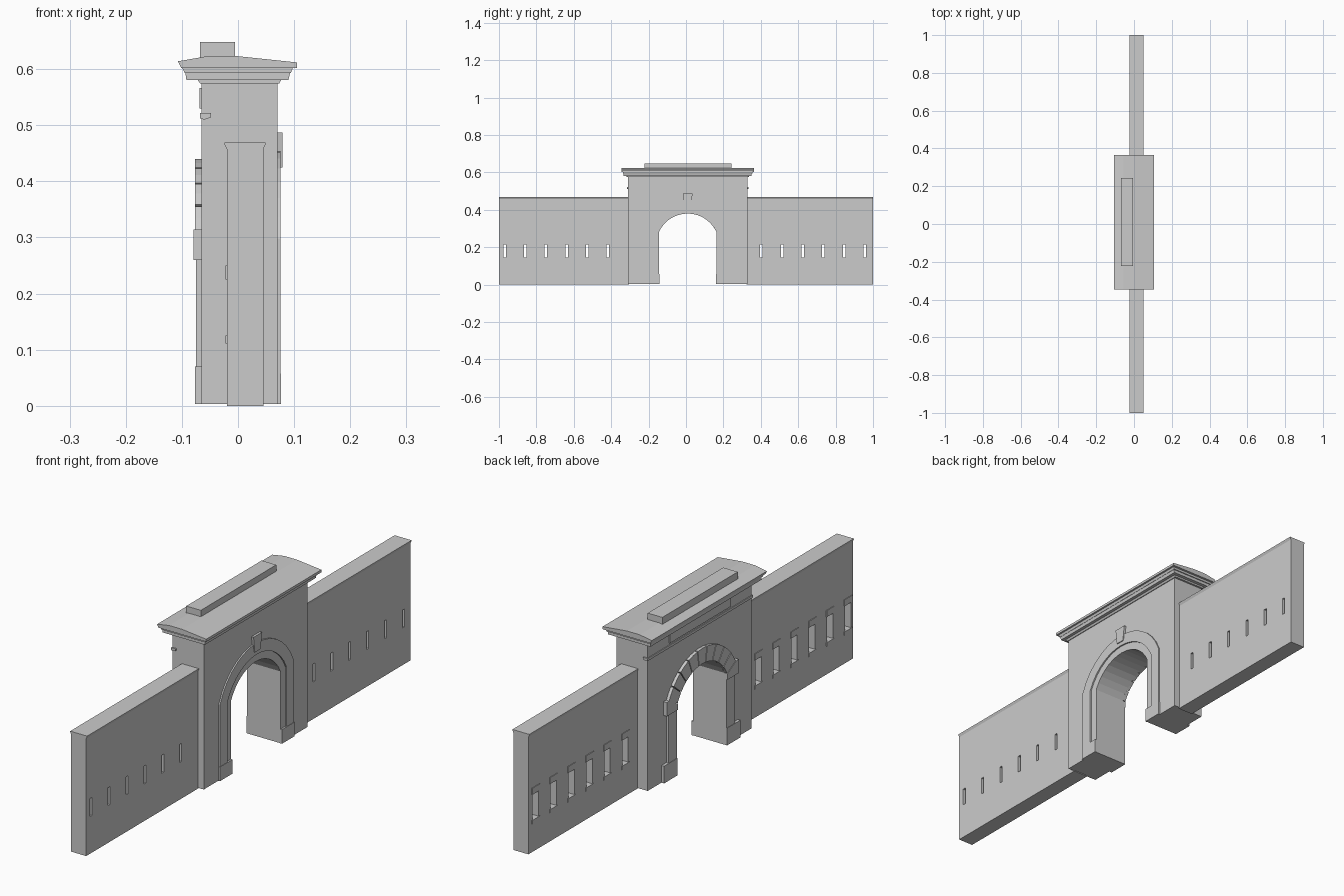
import bpy, bmesh, math

if "Cube" in bpy.data.objects:
    bpy.data.objects.remove(bpy.data.objects["Cube"])

CY = 0.009                      # centre of the gate along y
HALF, SPRING, CROWN = 0.153, 0.283, 0.38
R = (HALF**2 + (CROWN - SPRING)**2) / (2 * (CROWN - SPRING))
CZ = CROWN - R
A = math.asin(HALF / R)         # half angle of the arch


def finish(name, bm):
    bmesh.ops.recalc_face_normals(bm, faces=bm.faces)
    me = bpy.data.meshes.new(name)
    bm.to_mesh(me)
    bm.free()
    ob = bpy.data.objects.new(name, me)
    bpy.context.collection.objects.link(ob)
    return ob


def add_prism(bm, pts, a, b, axis='x'):
    """Extrude a (y,z) profile along x, or an (x,z) profile along y."""
    def place(p, t):
        return (t, p[0], p[1]) if axis == 'x' else (p[0], t, p[1])
    lo = [bm.verts.new(place(p, a)) for p in pts]
    hi = [bm.verts.new(place(p, b)) for p in pts]
    bm.faces.new(lo)
    bm.faces.new(hi[::-1])
    n = len(pts)
    for i in range(n):
        bm.faces.new((lo[i], hi[i], hi[(i + 1) % n], lo[(i + 1) % n]))


def prism(name, pts, a, b, axis='x'):
    bm = bmesh.new()
    add_prism(bm, pts, a, b, axis)
    return finish(name, bm)


def rect(y0, y1, z0, z1):
    return [(y0, z0), (y1, z0), (y1, z1), (y0, z1)]


def boxes(name, items):
    bm = bmesh.new()
    for x0, x1, y0, y1, z0, z1 in items:
        add_prism(bm, rect(y0, y1, z0, z1), x0, x1)
    return finish(name, bm)


def polar(r, a):
    return (CY + r * math.sin(a), CZ + r * math.cos(a))


def arch(off, base, n=14):
    """Open arch outline, offset outwards, from -y foot to +y foot."""
    r, h = R + off, HALF + off
    a = math.asin(min(1, h / r))
    arc = [polar(r, -a + 2 * a * i / n) for i in range(n + 1)]
    return [(CY - h, base)] + arc + [(CY + h, base)]


def band(name, inner, outer, base, x0, x1):
    return prism(name, arch(outer, base) + arch(inner, base)[::-1], x0, x1)


def cut(ob, cutter):
    m = ob.modifiers.new("cut", 'BOOLEAN')
    m.object = cutter
    m.operation = 'DIFFERENCE'
    m.solver = 'EXACT'
    dg = bpy.context.evaluated_depsgraph_get()
    me = bpy.data.meshes.new_from_object(ob.evaluated_get(dg))
    ob.modifiers.clear()
    ob.data = me
    bpy.data.objects.remove(cutter)


# Gate body with arched passage
Y0, Y1 = -0.311, 0.329
prism("gate_body", [(Y0, 0.003)] + arch(0, 0.003)
      + [(Y1, 0.003), (Y1, 0.576), (Y0, 0.576)], -0.065, 0.07)

# Stepped cornice, each step a (x, z) profile run along y
steps = [
    ("cornice_bed", 0.008, [(-.067, .574), (.073, .574), (.078, .582), (-.073, .582)]),
    ("cornice_lower", 0.022, [(-.092, .581), (.09, .581), (.093, .594), (-.094, .594)]),
    ("cornice_middle", 0.026, [(-.095, .593), (.094, .593), (.098, .603), (-.1, .603)]),
    ("cornice_roof", 0.035, [(-.101, .602), (.105, .602), (.105, .612), (.0, .623),
                             (-.055, .623), (-.107, .614)]),
]
for name, over, pts in steps:
    prism(name, pts, Y0 - over, Y1 + over, 'y')
boxes("attic_block", [(-0.068, -0.005, -0.222, 0.243, 0.615, 0.648)])

# Front side (+x): arch surround, plinths and keystone
band("front_arch_surround", 0.03, 0.075, 0.003, 0.068, 0.0755)
boxes("front_plinths", [(0.068, 0.077, CY + s * 0.191 - 0.039, CY + s * 0.191 + 0.039,
                         0.003, 0.058) for s in (-1, 1)])
prism("front_keystone", [(CY - .018, .425), (CY + .018, .425),
                         (CY + .026, .487), (CY - .026, .487)], 0.068, 0.079)

# Rear side (-x): voussoirs, springers, jamb strips and plinths
bm = bmesh.new()
count, gap = 9, 0.008
for i in range(count):
    a0 = -A + 2 * A * i / count + gap
    a1 = -A + 2 * A * (i + 1) / count - gap
    am = (a0 + a1) / 2
    add_prism(bm, [polar(R, a0), polar(R, am), polar(R, a1),
                   polar(R + .06, a1), polar(R + .06, am), polar(R + .06, a0)],
              -0.077, -0.063)
finish("rear_voussoirs", bm)
for s, side in ((-1, "left"), (1, "right")):
    def span(a, b):
        return sorted((CY + s * a, CY + s * b))
    a, b = span(HALF, 0.222)
    prism("rear_springer_" + side,
          [(CY + s * HALF, .26), (CY + s * .222, .26), (CY + s * .222, .314),
           (CY + s * .207, .314), (CY + s * HALF, SPRING)], -0.079, -0.063)
    c, d = span(HALF, 0.205)
    e, f = span(HALF, 0.235)
    boxes("rear_jamb_" + side, [(-0.075, -0.063, c, d, 0.003, 0.262)])
    boxes("rear_plinth_" + side, [(-0.0765, -0.063, e, f, 0.003, 0.07)])

# Rear string course wrapping the corners, and frieze panel
prism("rear_string_course", [(-.068, .512), (-.06, .51), (-.048, .514),
                             (-.048, .522), (-.068, .522)], Y0 - 0.005, Y1 + 0.005, 'y')
boxes("rear_frieze_panel", [(-0.069, -0.063, -0.18, 0.198, 0.53, 0.566)])

# Side walls with loopholes, embrasures, lintels, sills and coping
for side, y0, y1, first in (("left", -1.0, Y0 + 0.005, -0.97),
                            ("right", Y1 - 0.005, 1.0, 0.403)):
    ys = [first + 0.1105 * i for i in range(6)]
    wall = boxes("wall_" + side, [(-0.02, 0.045, y0, y1, 0, 0.459)])
    cut(wall, boxes("embrasure_cutter", [(-0.05, 0.02, y - .018, y + .018, .125, .225) for y in ys]))
    cut(wall, boxes("slit_cutter", [(0.0, 0.08, y - .0065, y + .0065, .145, .215) for y in ys]))
    boxes("lintels_" + side, [(-0.0225, -0.018, y - .024, y + .024, .225, .25) for y in ys])
    boxes("sills_" + side, [(-0.0225, -0.018, y - .024, y + .024, .111, .125) for y in ys])
    prism("coping_" + side, [(-.02, .458), (.045, .458), (.049, .466), (.049, .469),
                             (-.024, .469), (-.024, .466)], y0, y1, 'y')
